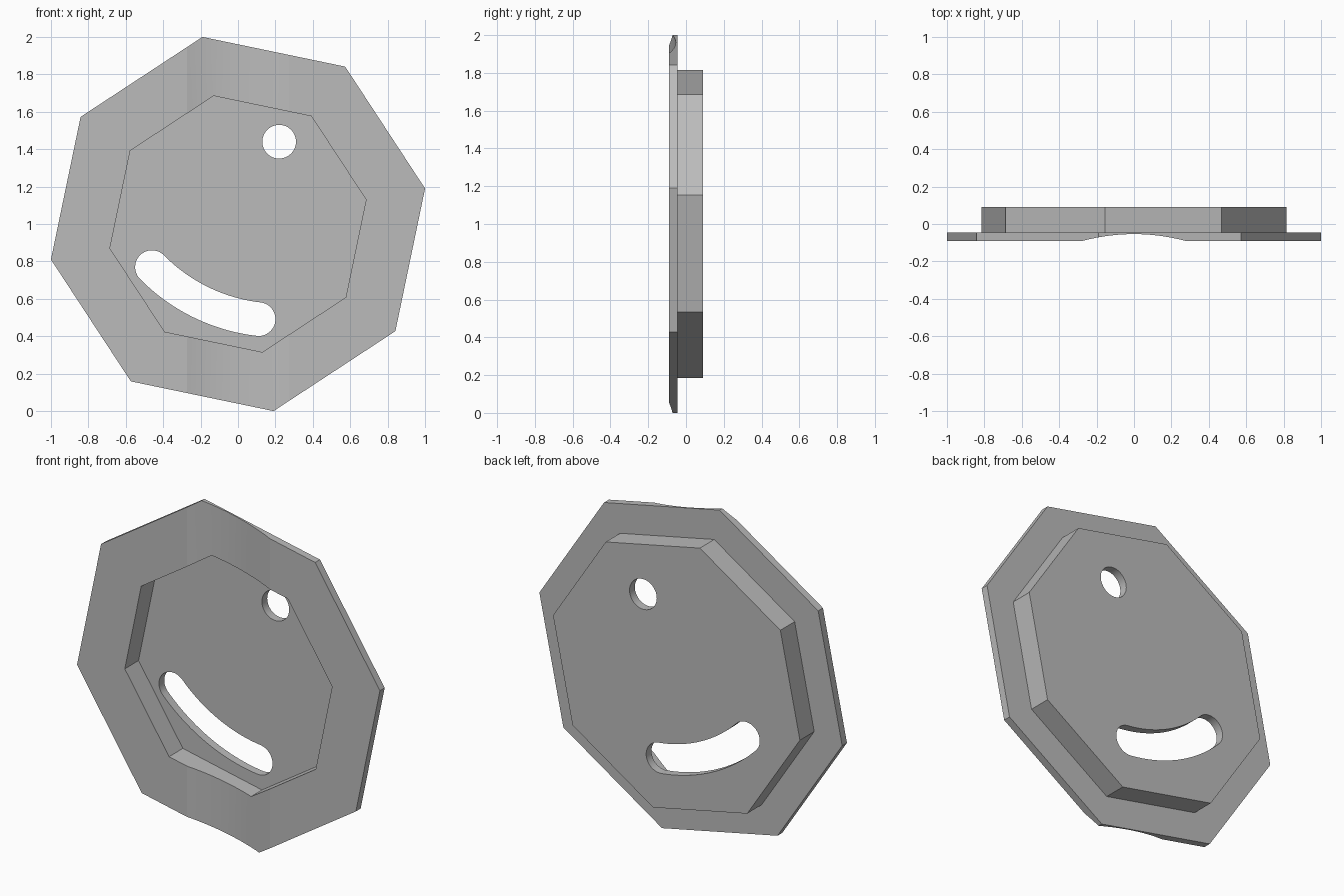
import bpy
import bmesh
from math import sin, cos, pi, radians

if "Cube" in bpy.data.objects:
    bpy.data.objects.remove(bpy.data.objects["Cube"], do_unlink=True)

TILT = radians(10.75)
CENTRE_Z = 1.0


def arc(cx, cz, r, start, end, steps):
    """Points on an arc in the x-z plane, angles in degrees."""
    angles = [radians(start + (end - start) * i / steps) for i in range(steps + 1)]
    return [(cx + r * cos(a), cz + r * sin(a)) for a in angles]


def loft(name, rings):
    """Skin matching closed vertex rings and cap both ends."""
    bm = bmesh.new()
    loops = [[bm.verts.new(p) for p in ring] for ring in rings]
    n = len(loops[0])
    for a, b in zip(loops, loops[1:]):
        for i in range(n):
            j = (i + 1) % n
            bm.faces.new((a[i], a[j], b[j], b[i]))
    bm.faces.new(loops[0])
    bm.faces.new(loops[-1])
    bmesh.ops.recalc_face_normals(bm, faces=bm.faces)
    mesh = bpy.data.meshes.new(name)
    bm.to_mesh(mesh)
    bm.free()
    obj = bpy.data.objects.new(name, mesh)
    bpy.context.collection.objects.link(obj)
    return obj


def octagon(radius, y):
    return [(radius * cos(TILT + k * pi / 4), y, CENTRE_Z + radius * sin(TILT + k * pi / 4))
            for k in range(8)]


def cutter(name, outline):
    """Prism of an x-z outline running through the plate."""
    return loft(name, [[(x, y, z) for x, z in outline] for y in (-0.3, 0.3)])


# Flanged octagonal pan: pocket floor, pocket mouth, flange, raised back
profile = [(0.697, 0.04), (0.697, -0.09), (1.018, -0.09),
           (1.018, -0.045), (0.83, -0.045), (0.83, 0.09)]
plate = loft("octagonal_plate", [octagon(r, y) for r, y in profile])

steel = bpy.data.materials.new("light grey")
steel.use_nodes = True
grey = (0.5, 0.5, 0.5, 1.0)
steel.diffuse_color = grey
steel.node_tree.nodes["Principled BSDF"].inputs["Base Color"].default_value = grey
plate.data.materials.append(steel)

# Round pivot hole
px, pz, hole_r, swing = 0.22, 1.44, 0.09, 0.955
pivot = cutter("pivot_hole_cutter", arc(px, pz, hole_r, 0, 360, 48)[:-1])

# Curved slot, concentric with the pivot hole
a0, a1 = 224.6, 263.4
ends = [(px + swing * cos(radians(a)), pz + swing * sin(radians(a))) for a in (a0, a1)]
outline = arc(px, pz, swing + hole_r, a0, a1, 24)
outline += arc(*ends[1], hole_r, a1, a1 + 180, 24)[1:]
outline += arc(px, pz, swing - hole_r, a1, a0, 24)[1:]
outline += arc(*ends[0], hole_r, a0 + 180, a0 + 360, 24)[1:-1]
slot = cutter("curved_slot_cutter", outline)

# Shallow vertical scallop across the flange front
R = 1.06
circle = arc(0, -0.054 - R, R, 0, 360, 160)[:-1]
scallop = loft("scallop_cutter", [[(x, y, z) for x, y in circle] for z in (-0.5, 2.5)])

bpy.ops.object.select_all(action='DESELECT')
plate.select_set(True)
bpy.context.view_layer.objects.active = plate
for tool in (pivot, slot, scallop):
    tool.hide_render = True
    mod = plate.modifiers.new(tool.name, 'BOOLEAN')
    mod.operation = 'DIFFERENCE'
    mod.solver = 'EXACT'
    mod.object = tool
    bpy.ops.object.modifier_apply(modifier=mod.name)
    bpy.data.objects.remove(tool, do_unlink=True)

for face in plate.data.polygons:
    face.material_index = 0
bpy.ops.object.shade_smooth_by_angle(angle=radians(10))
